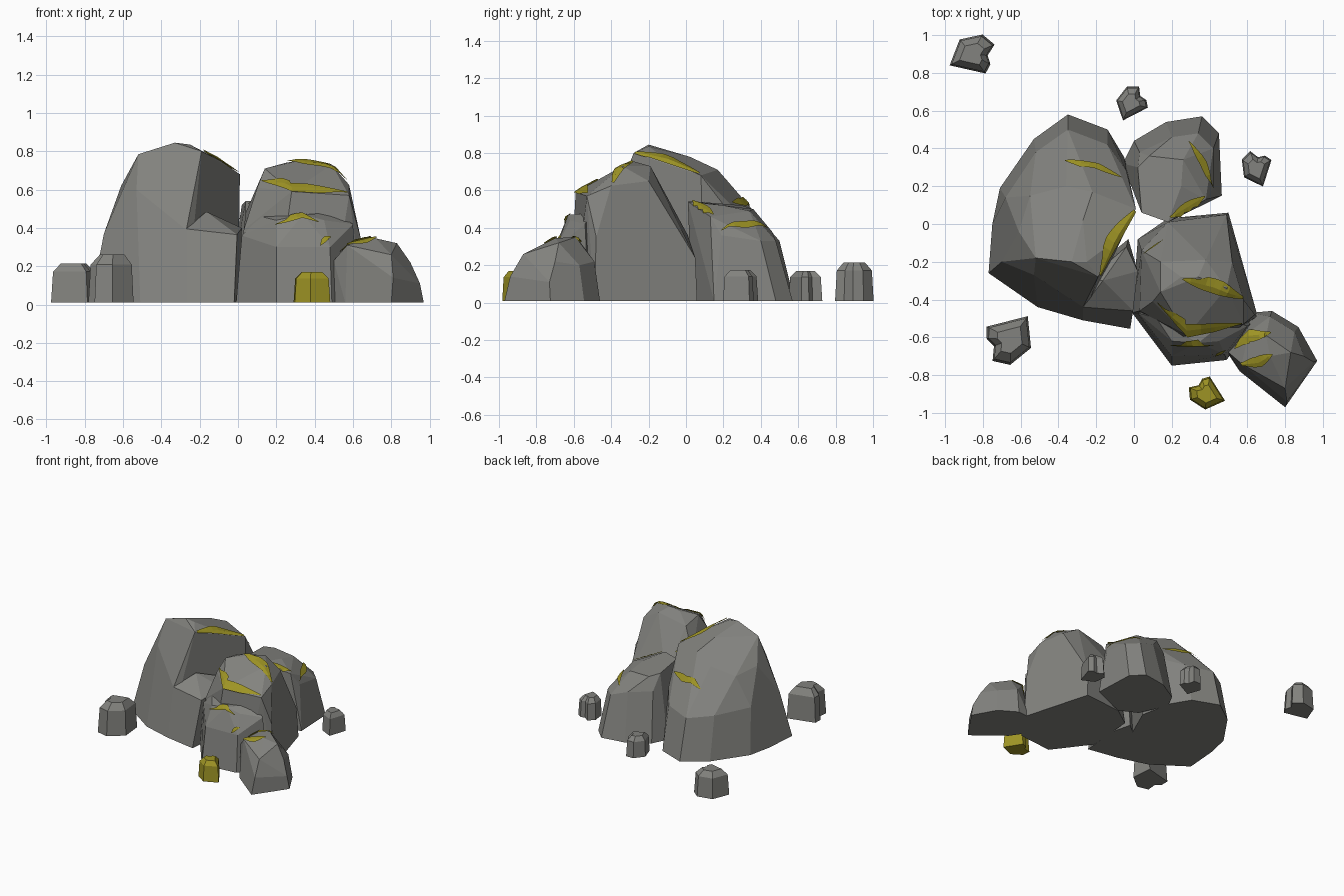
import bpy, bmesh, math
from mathutils import Vector
from mathutils.bvhtree import BVHTree

if "Cube" in bpy.data.objects:
    bpy.data.objects.remove(bpy.data.objects["Cube"])


def material(name, rgb):
    m = bpy.data.materials.new(name)
    m.diffuse_color = (*rgb, 1)
    m.use_nodes = True
    m.node_tree.nodes["Principled BSDF"].inputs["Base Color"].default_value = m.diffuse_color
    return m


moss = material("moss", (0.34, 0.295, 0.018))
stone = material("stone", (0.225, 0.225, 0.21))


def finish(name, bm, mat):
    me = bpy.data.meshes.new(name)
    bm.to_mesh(me)
    me.materials.append(mat)
    ob = bpy.data.objects.new(name, me)
    bpy.context.collection.objects.link(ob)


def boulder(name, base, upper):
    """Faceted rock: hull around a ground outline and shoulder points."""
    bm = bmesh.new()
    for p in [(x, y, 0.01) for x, y in base] + upper:
        bm.verts.new(p)
    res = bmesh.ops.convex_hull(bm, input=bm.verts[:])
    junk = set(res["geom_interior"]) | set(res["geom_unused"])
    bmesh.ops.delete(bm, geom=[v for v in junk if isinstance(v, bmesh.types.BMVert) and v.is_valid], context='VERTS')
    bmesh.ops.dissolve_limit(bm, angle_limit=math.radians(9), verts=bm.verts[:], edges=bm.edges[:])
    bmesh.ops.recalc_face_normals(bm, faces=bm.faces[:])
    finish(name, bm, stone)
    bmesh.ops.triangulate(bm, faces=bm.faces[:])
    return BVHTree.FromBMesh(bm)


def moss_strip(name, tree, path, width):
    """Lens-shaped patch draped on a rock along a top-view path."""
    pts = [Vector(p).to_3d() for p in path]
    n = 8
    bm = bmesh.new()
    rows = []
    for i in range(n + 1):
        t = i / n * (len(pts) - 1)
        k = min(int(t), len(pts) - 2)
        d = pts[k + 1] - pts[k]
        side = Vector((-d.y, d.x, 0)).normalized()
        w = width * (0.1 + 0.9 * math.sin(math.pi * i / n)) / 2
        q = pts[k] + d * (t - k)
        mid = tree.ray_cast(Vector((q.x, q.y, 2)), Vector((0, 0, -1)))[0]
        if mid is None:
            continue
        row = []
        for s in (-1, 0, 1):
            loc, nor, _, _ = tree.find_nearest(mid + side * s * w)
            row.append(bm.verts.new(loc + nor * 0.011))
        rows.append(row)
    for a, b in zip(rows, rows[1:]):
        for j in range(2):
            bm.faces.new((a[j], b[j], b[j + 1], a[j + 1]))
    bm.normal_update()
    if sum(f.normal.z for f in bm.faces) < 0:
        bmesh.ops.reverse_faces(bm, faces=bm.faces[:])
    finish(name, bm, moss)


def pebble(name, x, y, size, height, turn, mat=stone):
    """Small notched stone: lofted rings of one outline."""
    outline = [(-.116, -.06), (-.063, .077), (.058, .103), (.122, .05),
               (.085, -.008), (.1, -.055), (.074, -.103)]
    bm = bmesh.new()
    c, s = math.cos(math.radians(turn)), math.sin(math.radians(turn))
    rings = []
    for k, z in ((1, 0), (0.91, 0.8), (0.55, 1)):
        r = []
        for px, py in outline:
            u, v = px * k * size, py * k * size
            r.append(bm.verts.new((x + u * c - v * s, y + u * s + v * c, max(z * height, .01))))
        rings.append(r)
    m = len(outline)
    for a, b in zip(rings, rings[1:]):
        for i in range(m):
            j = (i + 1) % m
            bm.faces.new((a[i], a[j], b[j], b[i]))
    bm.faces.new(rings[0])
    bm.faces.new(rings[-1])
    bmesh.ops.recalc_face_normals(bm, faces=bm.faces[:])
    finish(name, bm, mat)


# Large left boulder and its front ledge
big = boulder("large_boulder",
    [(-.35, .58), (-.14, .5), (-.05, .35), (0, .1), (-.12, -.2), (-.27, -.51),
     (-.51, -.44), (-.68, -.29), (-.77, -.26), (-.75, 0), (-.71, .19), (-.53, .45)],
    [(-.70, -.2, .37), (-.68, .14, .37), (-.52, .38, .35), (-.35, .5, .33), (-.14, .42, .35),
     (-.04, .28, .42), (.02, .09, .4), (-.55, -.36, .25), (-.27, -.44, .39),
     (-.61, -.04, .62), (-.51, -.02, .71), (-.52, -.18, .785), (-.33, -.2, .845), (-.25, -.2, .835),
     (-.19, -.28, .8), (.01, .08, .68), (-.09, -.08, .75), (-.27, .02, .78), (-.22, .17, .71),
     (-.55, .15, .59), (-.36, .2, .64), (-.3, .28, .56), (-.08, .2, .6), (-.53, -.27, .6)])
boulder("large_boulder_ledge",
    [(-.27, -.51), (-.02, -.555), (.01, -.24), (-.03, -.08), (-.3, -.3)],
    [(-.27, -.44, .395), (-.005, -.46, .365), (-.165, -.3, .485), (.02, -.25, .4), (-.04, -.12, .42),
     (-.25, -.3, .42)])

# Back right boulder
back = boulder("back_boulder",
    [(-.06, .32), (0, .44), (.17, .54), (.36, .57), (.45, .48), (.465, .15),
     (.32, .095), (.18, .03), (.04, .1)],
    [(.04, .06, .54), (.18, .01, .54), (.38, .13, .46), (.02, .3, .52), (.08, .36, .5),
     (.26, .34, .49), (.25, .2, .52), (.42, .19, .36), (.42, .4, .33), (.34, .48, .33),
     (.2, .46, .38), (.03, .38, .4)])

# Front right boulder with its lower step
front = boulder("front_boulder",
    [(.18, .03), (.5, .06), (.655, -.49), (.49, -.6), (.2, -.62), (-.01, -.47), (.02, -.08)],
    [(.14, -.36, .71), (.25, -.28, .74), (.34, -.28, .755), (.49, -.34, .73), (.58, -.4, .625),
     (.14, -.2, .68), (.38, -.19, .73), (.52, -.2, .65), (.49, .05, .24), (.18, .01, .36),
     (.1, -.41, .61), (.28, -.59, .59), (.58, -.53, .57), (.64, -.48, .35),
     (.03, -.46, .39), (.04, -.14, .48)])
step = boulder("front_boulder_step",
    [(-.01, -.47), (.2, -.75), (.49, -.72), (.63, -.52), (.3, -.4)],
    [(.02, -.47, .36), (.2, -.62, .44), (.34, -.63, .47), (.45, -.62, .44), (.2, -.7, .3),
     (.48, -.69, .3), (.6, -.54, .42), (.12, -.5, .46), (.5, -.5, .48)])

# Low right mound
low = boulder("low_boulder",
    [(.5, -.69), (.62, -.47), (.73, -.46), (.87, -.545), (.97, -.725), (.8, -.97), (.56, -.78)],
    [(.5, -.68, .23), (.61, -.57, .33), (.7, -.59, .35), (.72, -.7, .345), (.83, -.68, .32),
     (.57, -.74, .31), (.9, -.7, .22), (.8, -.87, .26), (.81, -.94, .14), (.72, -.49, .22),
     (.85, -.57, .2), (.95, -.73, .11), (.58, -.77, .2)])

# Moss streaks
strips = [
    (big, [(-.185, -.27), (-.11, -.1), (0, .07)], .1), (big, [(-.36, .33), (-.2, .3), (-.07, .24)], .09),
    (back, [(.19, .035), (.37, .145)], .06), (back, [(.29, .43), (.36, .32), (.41, .19)], .07),
    (front, [(.26, -.29), (.42, -.33), (.57, -.39)], .08), (front, [(.13, -.41), (.28, -.56), (.57, -.52)], .09),
    (front, [(.06, -.16), (.16, -.09)], .03), (step, [(.2, -.635), (.42, -.635)], .05),
    (step, [(.43, -.69), (.48, -.66)], .05),
    (low, [(.54, -.66), (.61, -.59), (.72, -.58)], .07), (low, [(.57, -.74), (.66, -.73), (.73, -.69)], .06)]
for i, (tree, path, w) in enumerate(strips):
    moss_strip(f"moss_streak_{i + 1}", tree, path, w)

# Scattered pebbles
pebble("pebble_back_left", -.86, .9, 1, .215, 0)
pebble("pebble_front_left", -.65, -.61, 1.15, .26, 207)
pebble("pebble_back", -.02, .64, .76, .17, 40)
pebble("pebble_right", .645, .29, .76, .175, 85)
pebble("mossy_pebble", .385, -.905, .78, .17, 135, moss)
